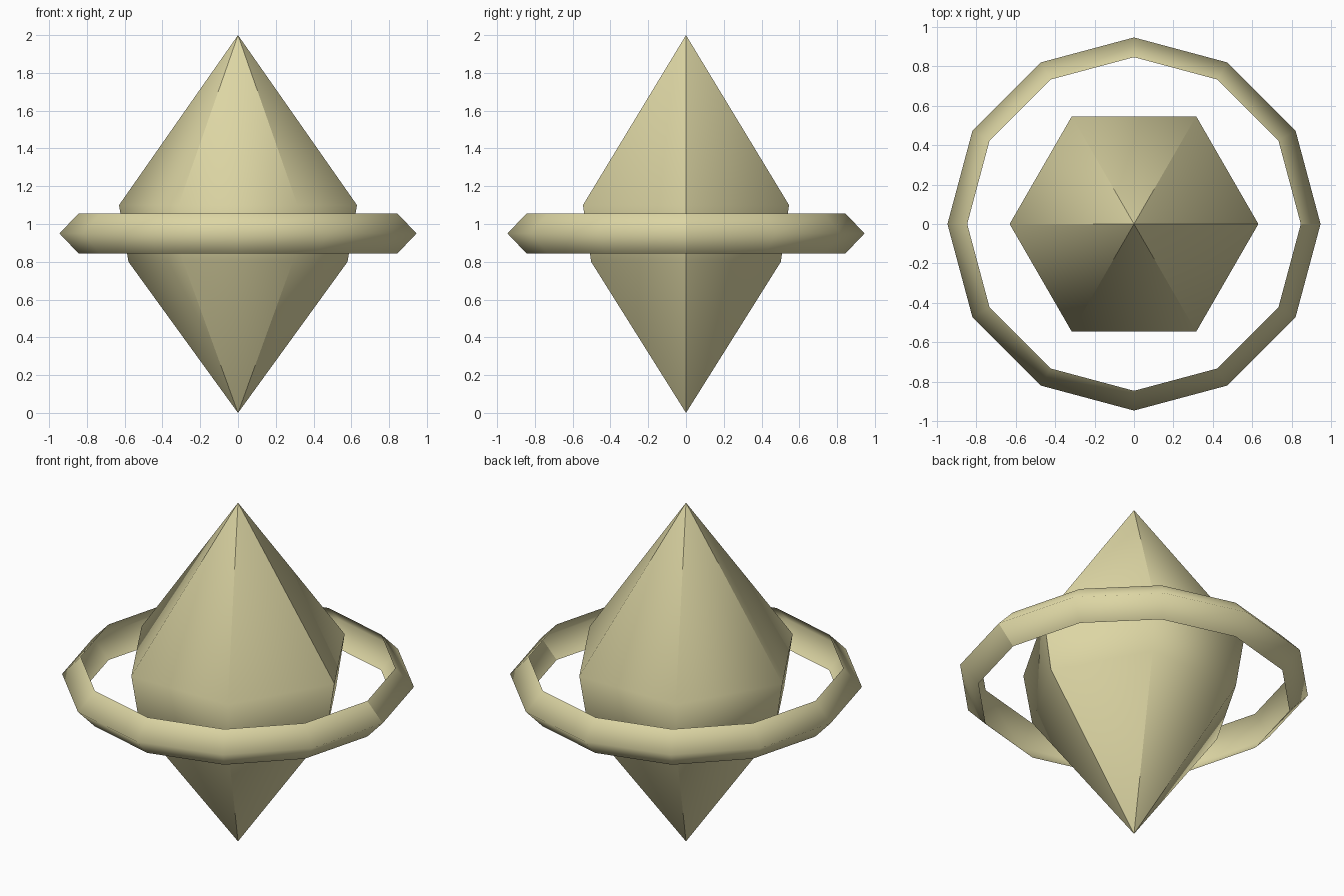
import bpy
import bmesh
from math import cos, sin, tau

cube = bpy.data.objects.get("Cube")
if cube:
    bpy.data.objects.remove(cube, do_unlink=True)

# Single pale sand colour
sand = bpy.data.materials.new("pale_sand")
sand.use_nodes = True
colour = (0.72, 0.67, 0.37, 1.0)
sand.diffuse_color = colour
sand.node_tree.nodes["Principled BSDF"].inputs["Base Color"].default_value = colour


def lathe(name, profile, sides):
    """Turn a bottom-to-top (radius, height) profile, leaving an open seam at +x."""
    bm = bmesh.new()
    columns = []
    for i in range(sides + 1):
        a = tau * i / sides
        columns.append([bm.verts.new((r * cos(a), r * sin(a), z)) for r, z in profile])
    for left, right in zip(columns, columns[1:]):
        for j in range(len(profile) - 1):
            corners = [left[j], right[j], right[j + 1], left[j + 1]]
            # Points on the axis make triangles
            if profile[j][0] == 0:
                corners.remove(right[j])
            if profile[j + 1][0] == 0:
                corners.remove(right[j + 1])
            bm.faces.new(corners).smooth = True
    # Drop points that no face uses
    loose = [v for v in bm.verts if not v.link_faces]
    bmesh.ops.delete(bm, geom=loose, context="VERTS")
    mesh = bpy.data.meshes.new(name)
    bm.to_mesh(mesh)
    bm.free()
    mesh.materials.append(sand)
    obj = bpy.data.objects.new(name, mesh)
    bpy.context.collection.objects.link(obj)
    return obj


# Six-sided double-pointed crystal
lathe("crystal_body", [(0, 0), (0.58, 0.8), (0.63, 1.1), (0, 2)], 6)

# Twelve-sided floating ring, a V-shaped band open towards the middle
lathe("floating_ring", [(0.845, 0.845), (0.945, 0.95), (0.845, 1.055)], 12)
